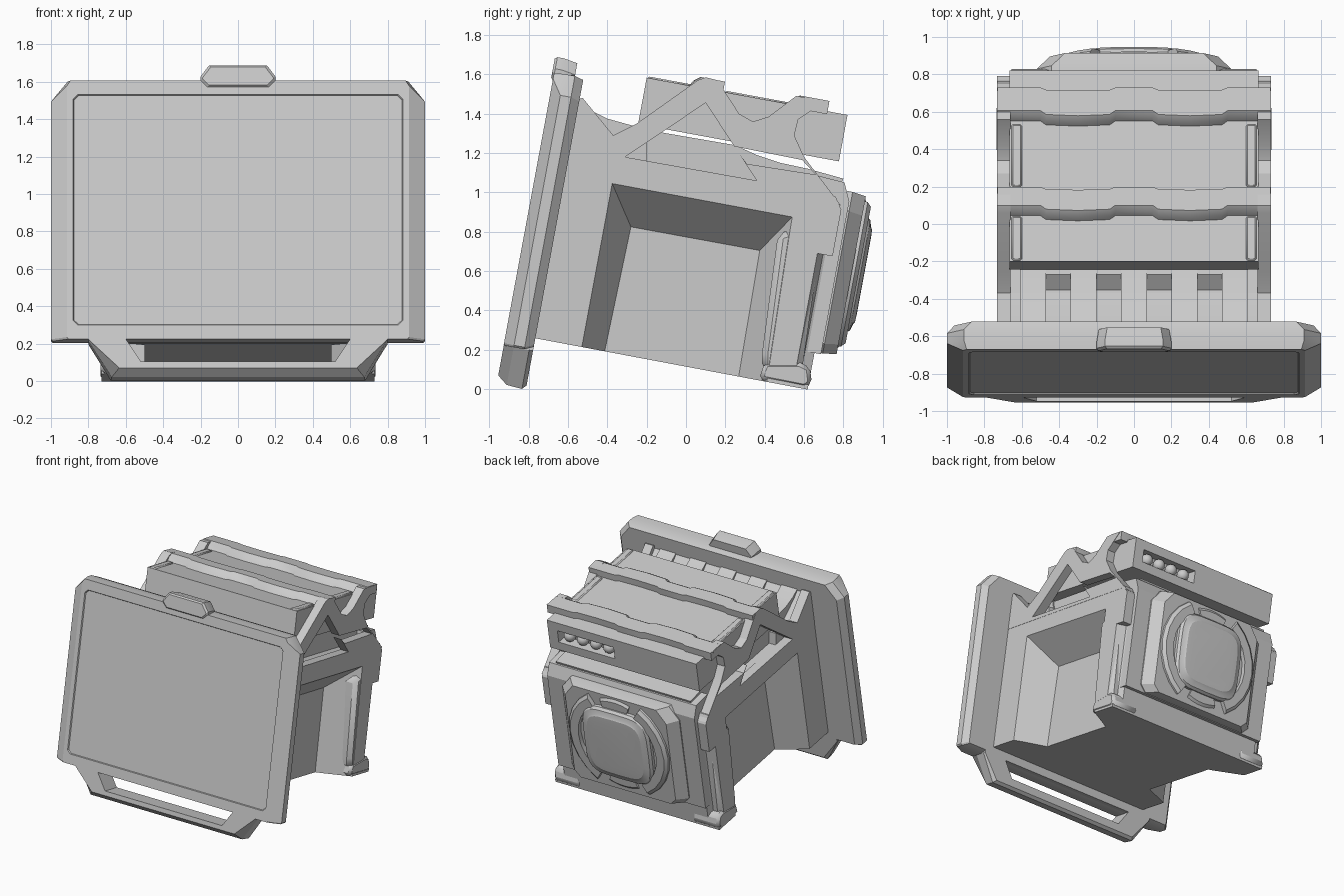
import bpy, bmesh, math
from mathutils import Vector

if "Cube" in bpy.data.objects:
    bpy.data.objects.remove(bpy.data.objects["Cube"])

T = math.radians(10.5)          # the whole device leans back by this angle
C, S = math.cos(T), math.sin(T)


def W(x, u, v):
    """Device frame (x, depth u, height v) to world."""
    return Vector((x, u * C + v * S, v * C - u * S))


def loft(name, rings, bevel=0):
    """Closed solid through equal-sized rings of points."""
    bm = bmesh.new()
    vs = [[bm.verts.new(p) for p in r] for r in rings]
    n = len(rings[0])
    for a, b in zip(vs, vs[1:]):
        for i in range(n):
            j = (i + 1) % n
            bm.faces.new((a[i], a[j], b[j], b[i]))
    bm.faces.new(vs[0])
    bm.faces.new(vs[-1])
    bmesh.ops.recalc_face_normals(bm, faces=bm.faces)
    me = bpy.data.meshes.new(name)
    bm.to_mesh(me)
    bm.free()
    ob = bpy.data.objects.new(name, me)
    bpy.context.collection.objects.link(ob)
    if bevel:
        m = ob.modifiers.new("bevel", 'BEVEL')
        m.width, m.segments, m.limit_method = bevel, 1, 'ANGLE'
    return ob


def side(name, yz, x0, x1, bevel=0):
    """World y-z profile extruded along x."""
    return loft(name, [[(x, y, z) for y, z in yz] for x in (x0, x1)], bevel)


def prof(name, uv, x0, x1, bevel=0):
    """Device u-v profile extruded along x."""
    return loft(name, [[W(x, u, v) for u, v in uv] for x in (x0, x1)], bevel)


def box(name, x0, x1, u0, u1, v0, v1, bevel=0):
    return prof(name, [(u0, v0), (u1, v0), (u1, v1), (u0, v1)], x0, x1, bevel)


def cut(ob, cutter):
    m = ob.modifiers.new("cut", 'BOOLEAN')
    m.operation, m.object, m.solver = 'DIFFERENCE', cutter, 'EXACT'
    bpy.context.view_layer.objects.active = ob
    bpy.ops.object.modifier_apply(modifier=m.name)
    bpy.data.objects.remove(cutter)


def rect8(u, hw, vb, vt, cx, cv, cb):
    """Rectangle with clipped top (cx, cv) and bottom (cb) corners."""
    half = [(hw - cb, vb), (hw, vb + cb), (hw, vt - cv), (hw - cx, vt)]
    return [W(x, u, v) for x, v in half] + [W(-x, u, v) for x, v in reversed(half)]


def squircle(u, r, vc, n=32):
    f = lambda t: math.copysign(abs(t) ** 0.45, t)
    angles = [2 * math.pi * i / n for i in range(n)]
    return [W(r * f(math.cos(a)), u, vc + r * f(math.sin(a))) for a in angles]


# front screen plate with recessed screen
loft("front_plate", [
    rect8(-.943, .877, .132, 1.377, .025, .025, .025),
    rect8(-.952, .882, .128, 1.382, .025, .025, .025),
    rect8(-.952, .915, .052, 1.458, .02, .03, .01),
    rect8(-.90, 1.0, .05, 1.462, .09, .11, .01),
    rect8(-.845, 1.0, .05, 1.462, .09, .11, .01),
    rect8(-.80, .96, .07, 1.45, .09, .11, .01)])

# tab on the top edge
loft("top_tab", [rect8(u, .2 - d, 1.42 + d, 1.54 - d, .045, .06, .035)
                 for u, d in ((-.962, .01), (-.95, 0), (-.915, 0), (-.845, .012))])

# carrying handle under the plate
handle = loft("handle", [[W(x, u, v) for x, v in
              ((.8, .07), (.8, .05), (.68 - d, -.15 + d), (-.68 + d, -.15 + d), (-.8, .05), (-.8, .07))]
              for u, d in ((-.951, .045), (-.90, .005), (-.82, 0), (-.80, .02))])
cut(handle, loft("slot", [[W(x, u, v) for x, v in ((.6, .052), (.52, -.07), (-.52, -.07), (-.6, .052))]
                          for u in (-1.1, -.7)]))

# main body with a tapered pocket in each side, open at the bottom
body = prof("body", [(-.81, .115), (.608, .111), (.61, 1.04), (.57, 1.10), (-.81, 1.10)], -.73, .73)
outer = [(-.375, 1.045), (.54, .875), (.39, -.1), (-.59, -.1)]
inner = [(-.28, .825), (.375, .705), (.24, -.1), (-.475, -.1)]
for s in (-1, 1):
    far = [(y + (y - a) * .1, z + (z - b) * .1) for (y, z), (a, b) in zip(outer, inner)]
    cut(body, loft("pocket", [[(s * x, y, z) for y, z in r]
                              for x, r in ((.753, far), (.5, inner))]))
    # cut-back rear corner beside the pillar
    cut(body, loft("corner", [[W(s * x, u, v) for x, u in ((.78, .51), (.78, .7), (.6, .7), (.66, .56))]
                              for v in (.135, .80)]))

frame = [(-.6, 1.3), (-.56, 1.47), (-.525, 1.48), (-.37, 1.29), (-.25, 1.35), (.06, 1.57), (.1, 1.585),
         (.16, 1.57), (.27, 1.40), (.34, 1.36), (.42, 1.385), (.56, 1.49), (.71, 1.465), (.57, 1.37),
         (.55, 1.29), (.6, 1.18), (.79, .93), (.73, .97), (-.6, 1.2)]
hole = [(-.31, 1.18), (.1, 1.455), (.36, 1.06)]
gap = [(.24, 1.235), (.59, 1.165), (.66, 1.09), (.31, 1.145)]
pillar = [(.386, .1), (.386, .18), (.467, .787), (.553, .82), (.69, .777), (.594, .127), (.58, .05)]
foot = [(.37, .05), (.605, .004), (.64, .03), (.63, .11), (.58, .135), (.40, .135)]
for s, tag in ((-1, "left"), (1, "right")):
    # zigzag frame plate carrying the top box
    fr = side(tag + "_frame", frame, s * .66, s * .732)
    cut(fr, side("hole", hole, s * .5, s * .9))
    cut(fr, side("gap", gap, s * .5, s * .9))
    # rear corner pillar and foot
    side(tag + "_pillar", pillar, s * .55, s * .727, .03)
    side(tag + "_foot", foot, s * .5, s * .735, .02)

# inner core under the top box, sloping down to the rear panel
side("inner_core", [(-.55, 1.15), (-.27, 1.33), (.25, 1.24), (.36, 1.19), (.48, 1.15),
                    (.62, 1.12), (.8, 1.07), (.75, .95), (-.5, 1.05)], -.6, .6)

# deck behind the screen with five fins
side("front_deck", [(-.56, 1.47), (-.5, 1.40), (-.37, 1.28), (-.2, 1.25), (-.2, 1.1), (-.62, 1.15)], -.66, .66)
for i in range(5):
    x = (i - 2) * .27
    side(f"deck_fin_{i + 1}", [(-.56, 1.475), (-.49, 1.42), (-.4, 1.375), (-.22, 1.325), (-.2, 1.2), (-.55, 1.2)],
         x - .07, x + .07)

# long top box with a small window of rollers at the rear
top = box("top_box", -.665, .665, -.485, .553, 1.28, 1.52)
cut(top, box("window", .08, .58, .47, .7, 1.35, 1.45))
for i in range(4):
    bpy.ops.mesh.primitive_uv_sphere_add(segments=16, ring_count=8, radius=.046,
                                         location=W(.155 + i * .117, .505, 1.4))
    bpy.context.object.name = f"window_bead_{i + 1}"
for s in (-1, 1):
    for k, (u0, u1) in enumerate(((-.48, -.24), (-.08, .26))):
        box(f"box_rail_{k}_{s}", s * .6, s * .655, u0, u1, 1.5, 1.528, .008)

# wavy straps over the top box
wave = [(.73, 0), (.5, 0), (.47, .03), (.3, .04), (.13, .03), (.1, 0)]
wave += [(-x, d) for x, d in reversed(wave)]
for name, u0, u1 in (("front_strap", -.19, -.09), ("rear_strap", .325, .45)):
    rings = []
    for v, df in ((1.505, .055), (1.55, .03), (1.573, 0)):
        rings.append([W(x, u0 - df - d * .7, v) for x, d in wave] +
                     [W(-x, u1 - d * .4, v) for x, d in wave])
    loft(name, rings)

# rear panel: wide base with a narrower raised plate
prof("rear_base", [(.55, .3), (.642, .3), (.642, 1.09), (.60, 1.18), (.45, 1.19), (.45, .6)], -.655, .655)
loft("rear_plate", [rect8(u, hw, .305 + d, 1.14 - d, .08, .1, .05)
                    for u, hw, d in ((.62, .52, 0), (.65, .52, 0), (.72, .45, .01))])

# rounded rear pad
VC = .73
loft("rear_pad", [squircle(u, r, VC) for u, r in
                  ((.69, .3), (.745, .3), (.765, .285), (.775, .25), (.782, .24), (.784, .2))])


def arc(name, mid, span, r0, r1, u1):
    """Bracket arc around the pad."""
    rings = []
    for i in range(9):
        a = math.radians(mid - span + 2 * span * i / 8)
        c, s = math.cos(a), math.sin(a)
        rings.append([W(c * r, u, VC + s * r) for r, u in ((r0, .64), (r1, .64), (r1 - .01, u1 - .02),
                                                           (r1 - .035, u1), (r0, u1))])
    loft(name, rings)


for k, m in enumerate((0, 180)):
    arc(f"pad_bracket_{k + 1}", m, 58, .345, .45, .755)
for k, m in enumerate((90, 270)):
    arc(f"pad_collar_{k + 1}", m, 20, .27, .40, .735)

# smooth only the soft curves
bpy.ops.object.select_all(action='DESELECT')
for o in bpy.data.objects:
    o.select_set(True)
bpy.context.view_layer.objects.active = body
bpy.ops.object.shade_smooth_by_angle(angle=math.radians(25))
